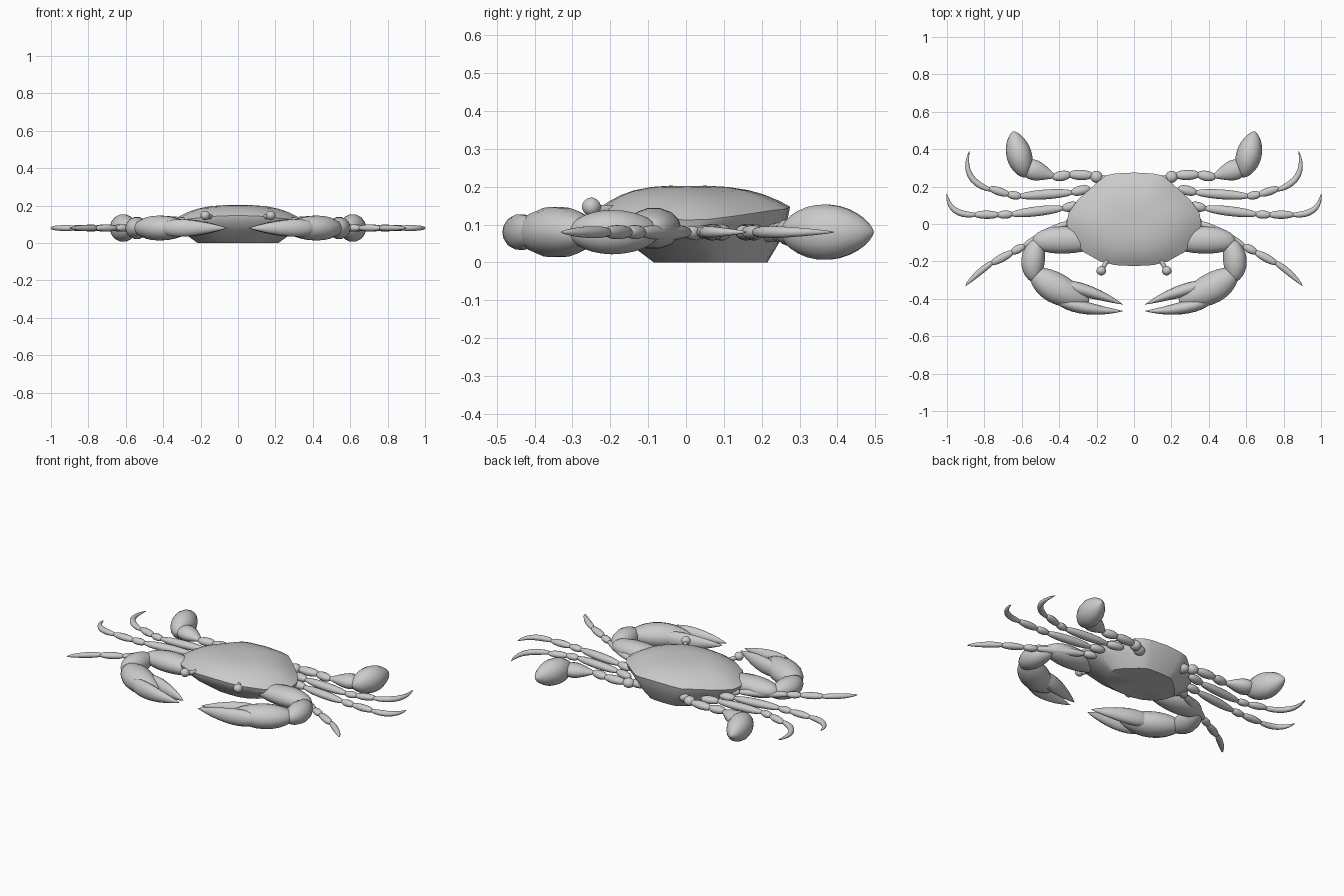
import bpy, bmesh
from math import sin, cos, pi, tau, radians
from mathutils import Vector

default_cube = bpy.data.objects.get("Cube")
if default_cube:
    bpy.data.objects.remove(default_cube)

shell_grey = bpy.data.materials.new("shell_grey")
shell_grey.use_nodes = True
shell_grey.diffuse_color = (0.6, 0.6, 0.6, 1)
shader = shell_grey.node_tree.nodes["Principled BSDF"]
shader.inputs["Base Color"].default_value = shell_grey.diffuse_color


def loft(name, rings, sharp_angle):
    """Skin a list of equal rings and close both ends with fans."""
    bm = bmesh.new()
    loops = [[bm.verts.new(point) for point in ring] for ring in rings]
    count = len(loops[0])
    for lower, upper in zip(loops, loops[1:]):
        for i in range(count):
            following = (i + 1) % count
            bm.faces.new((lower[i], lower[following], upper[following], upper[i]))
    for loop in (loops[0], loops[-1]):
        centre = bm.verts.new(sum((vert.co for vert in loop), Vector()) / count)
        for i in range(count):
            bm.faces.new((loop[i], loop[(i + 1) % count], centre))
    bmesh.ops.recalc_face_normals(bm, faces=bm.faces)
    mesh = bpy.data.meshes.new(name)
    bm.to_mesh(mesh)
    bm.free()
    mesh.materials.append(shell_grey)
    obj = bpy.data.objects.new(name, mesh)
    bpy.context.collection.objects.link(obj)
    bpy.ops.object.select_all(action="DESELECT")
    obj.select_set(True)
    bpy.context.view_layer.objects.active = obj
    bpy.ops.object.shade_smooth_by_angle(angle=radians(sharp_angle))


def bezier(points, t):
    """Point on the curve steered by any number of control points."""
    points = [Vector(point) for point in points]
    while len(points) > 1:
        points = [a.lerp(b, t) for a, b in zip(points, points[1:])]
    return points[0]


def limb(name, side, path, width, height, power=0.5, skew=1.0, z=0.08, steps=14, sides=14):
    """Oval limb along a level curve; power blunts its ends, skew moves its widest place."""
    rings = []
    for step in range(steps + 1):
        t = (1 - cos(pi * step / steps)) / 2
        centre = bezier(path, t)
        along = bezier(path, min(t + 0.01, 1)) - bezier(path, max(t - 0.01, 0))
        across = Vector((-along.y, along.x)).normalized()
        swell = max(sin(pi * t ** skew), 0.01) ** power
        ring = []
        for corner in range(sides):
            angle = tau * corner / sides
            spot = centre + across * cos(angle) * width * swell
            ring.append((side * spot.x, spot.y, z + sin(angle) * height * swell))
        rings.append(ring)
    loft(name, rings, 50)


def jointed_leg(name, side, path, cuts, width):
    """Chain of slightly overlapping joints along one curve."""
    joints = [bezier(path, cut) for cut in cuts]
    parts = ("hip", "thigh", "knee", "shin")
    for part, start, end in zip(parts, joints, joints[1:]):
        overlap = (end - start).normalized() * 0.006
        thickness = width * (1 if part in ("hip", "thigh") else 0.85)
        limb(name + "_" + part, side, (start - overlap, end + overlap),
             thickness, thickness * 0.85, power=0.35)


# Body: mirrored half outline, stacked from flat belly to domed top
half = [(0, -0.225), (0.1, -0.22), (0.18, -0.2), (0.27, -0.15), (0.33, -0.08), (0.36, 0),
        (0.35, 0.06), (0.3, 0.13), (0.2, 0.22), (0.15, 0.26), (0.1, 0.27), (0, 0.275)]
outline = half + [(-x, y) for x, y in reversed(half[1:-1])]


def body_ring(scale, shift, height, droop):
    return [(x * scale, y * scale + shift, height - droop * (x / 0.36) ** 2)
            for x, y in outline]


body_rings = [body_ring(0.6, 0.05, 0, 0), body_ring(0.85, 0.02, 0.065, 0),
              body_ring(0.98, 0, 0.12, 0.03)]
for scale in (1, 0.9, 0.75, 0.6, 0.4, 0.2):
    body_rings.append(body_ring(scale, 0, 0.147 + 0.056 * (1 - scale ** 3), 0.035 * scale ** 3))
loft("body", body_rings, 35)

# Walking legs: a curve for the joints and a curve for the hooked tip
walking_legs = {
    "front_leg": ([(0.29, 0.04), (0.52, -0.08), (0.76, -0.21)],
                  [(0.75, -0.2), (0.85, -0.27), (0.9, -0.33)]),
    "middle_leg": ([(0.3, 0.1), (0.58, 0.04), (0.85, 0.05)],
                   [(0.84, 0.05), (0.99, 0.04), (1, 0.16)]),
    "rear_leg": ([(0.24, 0.19), (0.57, 0.1), (0.77, 0.19)],
                 [(0.76, 0.18), (0.93, 0.23), (0.88, 0.39)]),
}

for word, side in (("left_", 1), ("right_", -1)):
    for leg, (joint_path, tip_path) in walking_legs.items():
        jointed_leg(word + leg, side, joint_path, (0, 0.14, 0.64, 0.77, 1), 0.026)
        limb(word + leg + "_tip", side, tip_path, 0.017, 0.016, power=0.6, skew=0.6)

    # Swimming leg: short beads, a widening wrist and an egg-shaped paddle
    jointed_leg(word + "swimming_leg", side, [(0.12, 0.2), (0.2, 0.3), (0.43, 0.25)],
                (0, 0.28, 0.46, 0.8, 1), 0.032)
    limb(word + "paddle_wrist", side, [(0.4, 0.245), (0.5, 0.28), (0.61, 0.31)],
         0.055, 0.04, power=0.7, skew=1.7)
    limb(word + "paddle", side, [(0.58, 0.25), (0.62, 0.38), (0.645, 0.495)],
         0.068, 0.075, power=0.6, skew=0.9)

    # Claw: upper arm, elbow, palm and two pincer fingers
    limb(word + "upper_arm", side, [(0.2, -0.1), (0.4, -0.07), (0.54, -0.1)],
         0.073, 0.055, power=0.4, z=0.09)
    limb(word + "elbow", side, [(0.5, -0.07), (0.57, -0.2), (0.52, -0.31)], 0.063, 0.06)
    limb(word + "palm", side, [(0.55, -0.24), (0.44, -0.36), (0.24, -0.41)],
         0.082, 0.068, power=0.55)
    limb(word + "inner_finger", side, [(0.4, -0.32), (0.22, -0.36), (0.06, -0.43)],
         0.035, 0.048, power=0.8, skew=0.6)
    limb(word + "outer_finger", side, [(0.42, -0.4), (0.25, -0.47), (0.06, -0.465)],
         0.036, 0.048, power=0.8, skew=0.6)

    # Eye: ball on a thin stalk
    limb(word + "eye_stalk", side, [(0.13, -0.17), (0.18, -0.26)],
         0.012, 0.012, power=0.2, z=0.14)
    limb(word + "eye", side, [(0.175, -0.275), (0.175, -0.225)], 0.026, 0.025, z=0.147)
